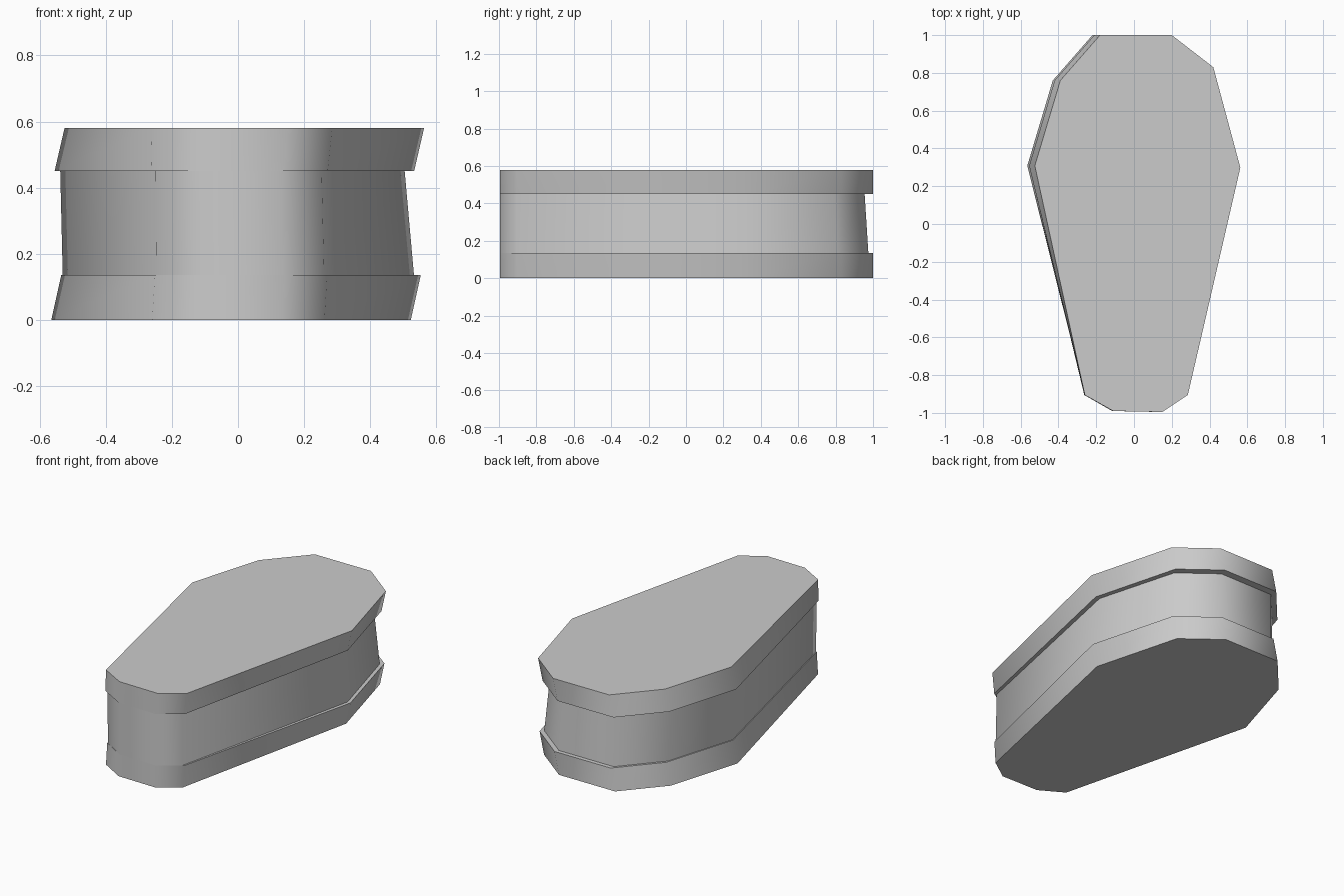
import bpy
import bmesh
from math import radians

cube = bpy.data.objects.get("Cube")
if cube:
    bpy.data.objects.remove(cube)

# Plain grey used for the whole casket
grey = bpy.data.materials.new("plain_grey")
grey.use_nodes = True
colour = (0.6, 0.6, 0.6, 1.0)
grey.diffuse_color = colour
grey.node_tree.nodes["Principled BSDF"].inputs["Base Color"].default_value = colour

# Slightly lopsided ten-sided plan, counter-clockwise from the foot
OUTLINE = [(-0.26, -0.91), (-0.11, -0.995), (0.15, -1.0), (0.285, -0.91),
           (0.563, 0.30), (0.42, 0.83), (0.20, 1.0), (-0.18, 1.0),
           (-0.39, 0.76), (-0.525, 0.31)]


def ring(z, shift, head=1.0, foot=1.0, back=1.0):
    """Plan at height z, leaning sideways more at the shoulders than the foot."""
    points = []
    for x, y in OUTLINE:
        w = min(1.0, max(0.0, (y + 0.95) / 1.25))
        scale = foot + (head - foot) * w
        lean = shift * (0.25 + 0.75 * w)
        points.append((x * scale + lean, y * back if y > 0.5 else y * 0.995, z))
    return points


def loft(name, lower, upper):
    """Closed band between two rings with smooth sides and flat caps."""
    bm = bmesh.new()
    low = [bm.verts.new(p) for p in lower]
    high = [bm.verts.new(p) for p in upper]
    bm.faces.new(reversed(low))
    bm.faces.new(high)
    n = len(low)
    for i in range(n):
        j = (i + 1) % n
        bm.faces.new((low[i], low[j], high[j], high[i]))
    mesh = bpy.data.meshes.new(name)
    bm.to_mesh(mesh)
    bm.free()
    mesh.materials.append(grey)
    obj = bpy.data.objects.new(name, mesh)
    bpy.context.collection.objects.link(obj)
    bpy.ops.object.select_all(action='DESELECT')
    obj.select_set(True)
    bpy.context.view_layer.objects.active = obj
    bpy.ops.object.shade_smooth_by_angle(angle=radians(60))
    return obj


# Base plinth, recessed body and overhanging lid
loft("base_plinth", ring(0, -0.04, foot=0.955), ring(0.135, -0.01, foot=0.955))
loft("body", ring(0.135, -0.0175, 0.977, 0.93, 0.975),
     ring(0.45, -0.035, 0.958, 0.92, 0.955))
loft("lid", ring(0.45, -0.03, foot=0.98), ring(0.58, 0))
